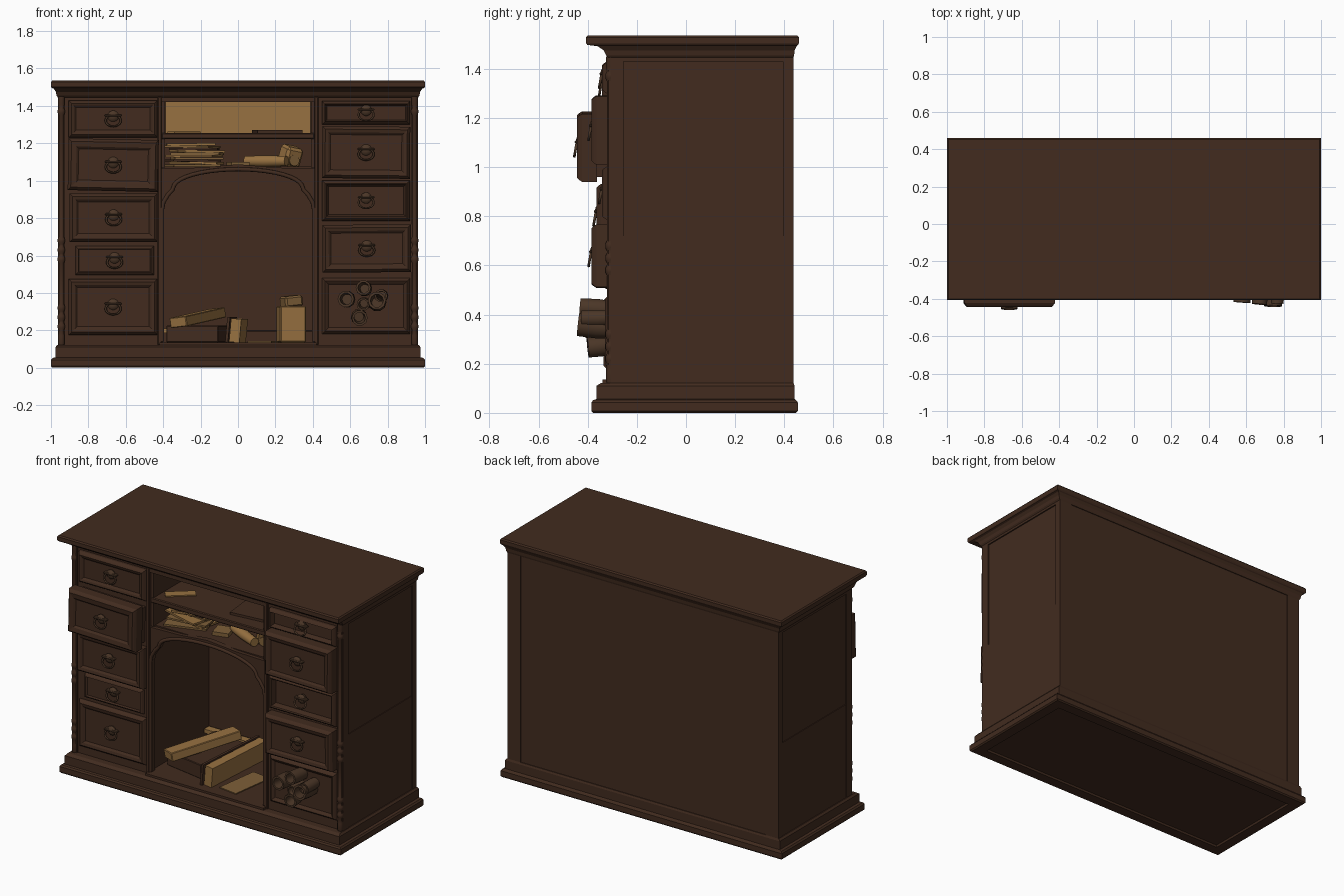
import bpy, bmesh, math, random
from mathutils import Matrix

if "Cube" in bpy.data.objects:
    bpy.data.objects.remove(bpy.data.objects["Cube"])

random.seed(4)


def material(name, rgb):
    m = bpy.data.materials.new(name)
    m.diffuse_color = (*rgb, 1)
    m.use_nodes = True
    m.node_tree.nodes["Principled BSDF"].inputs["Base Color"].default_value = m.diffuse_color
    return m


WOOD = material("brown wood", (0.054, 0.0245, 0.0135))
BRONZE = material("bronze", (0.070, 0.037, 0.020))
PAPER = material("parchment", (0.31, 0.165, 0.052))
OLD = material("aged paper", (0.21, 0.115, 0.040))


def finish(name, bm, mat, loc=(0, 0, 0), rot=(0, 0, 0), smooth=False):
    bmesh.ops.recalc_face_normals(bm, faces=bm.faces)
    me = bpy.data.meshes.new(name)
    bm.to_mesh(me)
    bm.free()
    me.materials.append(mat)
    ob = bpy.data.objects.new(name, me)
    bpy.context.collection.objects.link(ob)
    ob.location, ob.rotation_euler = loc, [math.radians(a) for a in rot]
    if smooth:
        bpy.ops.object.select_all(action='DESELECT')
        ob.select_set(True)
        bpy.context.view_layer.objects.active = ob
        bpy.ops.object.shade_smooth_by_angle(angle=math.radians(40))
    return ob


def box(name, x, y, z, mat=WOOD, rot=(0, 0, 0), bevel=0):
    """Box from (min, max) ranges, turned about its own centre."""
    bm = bmesh.new()
    size = [r[1] - r[0] for r in (x, y, z)]
    bmesh.ops.create_cube(bm, size=1, matrix=Matrix.Diagonal((*size, 1)))
    if bevel:
        bmesh.ops.bevel(bm, geom=bm.edges[:], offset=bevel, segments=1, affect='EDGES')
    return finish(name, bm, mat, [sum(r) / 2 for r in (x, y, z)], rot)


def loft(name, loops, mat=WOOD, loc=(0, 0, 0), rot=(0, 0, 0), caps=True, smooth=False):
    """Skin a list of equal-length closed loops."""
    bm = bmesh.new()
    rows = [[bm.verts.new(p) for p in lp] for lp in loops]
    n = len(rows[0])
    for a, b in zip(rows, rows[1:]):
        for i in range(n):
            bm.faces.new((a[i], a[(i + 1) % n], b[(i + 1) % n], b[i]))
    if caps:
        bm.faces.new(rows[0])
        bm.faces.new(rows[-1])
    return finish(name, bm, mat, loc, rot, smooth)


def slab(name, rows):
    """Stacked moulding from (half width, y0, y1, z) rows."""
    return loft(name, [[(-w, a, z), (w, a, z), (w, b, z), (-w, b, z)] for w, a, b, z in rows])


def lathe(name, profile, loc, rot=(0, 0, 0), mat=WOOD, n=14, caps=True):
    """Turned part from (radius, height) points."""
    loops = [[(r * math.cos(2 * math.pi * i / n), r * math.sin(2 * math.pi * i / n), h)
              for i in range(n)] for r, h in profile]
    return loft(name, loops, mat, loc, rot, caps, True)


# Plinth (with shallow recess underneath) and overhanging top
slab("plinth", [(.92, -.305, .375, .012), (.925, -.31, .38, 0), (.992, -.378, .448, 0), (1, -.385, .455, .008),
                (1, -.385, .455, .042), (.992, -.378, .448, .052), (.976, -.365, .442, .056),
                (.976, -.365, .442, .11), (.966, -.345, .437, .122)])
slab("top_slab", [(.963, -.315, .437, 1.445), (.97, -.325, .44, 1.455), (.974, -.335, .442, 1.475),
                  (.985, -.36, .45, 1.492), (.997, -.402, .456, 1.497), (1, -.407, .46, 1.505),
                  (1, -.407, .46, 1.527), (.993, -.4, .453, 1.535)])

# Carcass: two pedestals, back, floor and shelves
for s, side in ((-1, "left"), (1, "right")):
    def sx(a, b):
        return tuple(sorted((s * a, s * b)))
    box(side + "_pedestal", sx(.415, .955), (-.305, .43), (.12, 1.45))
    box(side + "_front_side_stile", sx(.95, .963), (-.308, -.255), (.12, 1.45))
    box(side + "_back_side_stile", sx(.95, .963), (.395, .435), (.12, 1.45))
    box(side + "_top_side_rail", sx(.95, .963), (-.255, .395), (1.43, 1.45))
    box(side + "_lower_side_panel", sx(.95, .9595), (-.255, .395), (.12, .72))
    box(side + "_back_stile", sx(.87, .963), (.42, .437), (.12, 1.45))
    box(side + "_outer_front_stile", sx(.925, .958), (-.315, -.29), (.12, 1.45))
    box(side + "_inner_front_stile", sx(.408, .43), (-.318, -.29), (.12, 1.45), bevel=.004)
    box(side + "_top_compartment_post", sx(.39, .41), (-.3, .3), (1.07, 1.45))
    # Turned corner column
    prof = [(.015, .12), (.018, .13), (.018, .17)]
    for z in (.20, .25, .30, .56, .61, .66, 1.35):
        prof += [(.014, z), (.02, z + .012), (.02, z + .028), (.014, z + .04)]
    prof += [(.018, 1.41), (.018, 1.45)]
    lathe(side + "_corner_column", prof, (s * .944, -.308, 0), n=12)
box("back_wall", (-.42, .42), (.3, .43), (.12, 1.45))
box("back_panel", (-.87, .87), (.42, .432), (.12, 1.45))
box("kneehole_floor", (-.42, .42), (-.34, .3), (.1, .135))
box("kneehole_skirting", (-.41, .41), (.27, .3), (.13, .2), bevel=.006)
box("top_rail", (-.41, .41), (-.315, -.28), (1.42, 1.45))
box("upper_shelf", (-.41, .41), (-.305, .3), (1.222, 1.255), bevel=.005)
box("lower_shelf", (-.41, .41), (-.285, .3), (1.058, 1.075))

# Arched front of the kneehole with its moulding
half = [(.4, .135), (.4, .84), (.392, .88), (.368, .92), (.345, .945)]
half += [(.34 * math.cos(t), .955 + .1 * math.sin(t)) for t in
         [math.pi / 2 * i / 10 for i in range(1, 11)]]
arch = half + [(-x, z) for x, z in reversed(half[:-1])]
crown = [(-.418, .135), (-.418, 1.065), (-.2, 1.07), (0, 1.088), (.2, 1.07), (.418, 1.065), (.418, .135)]
bm = bmesh.new()
face = bm.faces.new([bm.verts.new((x, -.308, z)) for x, z in arch + crown])
ext = bmesh.ops.extrude_face_region(bm, geom=[face])
bmesh.ops.translate(bm, vec=(0, .035, 0), verts=[v for v in ext["geom"] if isinstance(v, bmesh.types.BMVert)])
finish("kneehole_arch", bm, WOOD)
cu = bpy.data.curves.new("arch_moulding", 'CURVE')
cu.dimensions, cu.bevel_depth, cu.bevel_resolution = '3D', .011, 2
sp = cu.splines.new('POLY')
sp.points.add(len(arch) - 1)
for p, (x, z) in zip(sp.points, arch):
    p.co = (x * 1.015, -.308, z + .006, 1)
cu.materials.append(WOOD)
bpy.context.collection.objects.link(bpy.data.objects.new("arch_moulding", cu))


# Drawers: moulded front with sunk panel, box behind, ring pull
def ring_pull(name, x, y, z):
    lathe(name + "_plate", [(.024, -.02), (.03, 0), (.022, .008), (.008, .012)],
          (x, y, z + .014), (90, 0, 0), BRONZE)
    bpy.ops.mesh.primitive_torus_add(major_radius=.04, minor_radius=.006, major_segments=20,
                                     minor_segments=6, location=(x, y - .012, z - .01),
                                     rotation=(math.radians(80), 0, 0))
    ob = bpy.context.object
    ob.name = name + "_ring"
    ob.scale = (1, .78, 1)
    ob.data.materials.append(BRONZE)
    bpy.ops.object.shade_smooth()
    box(name + "_hinge", (x - .045, x + .045), (y - .016, y + .012), (z + .012, z + .024), BRONZE, bevel=.004)


def drawer(name, x, z, yf, rim=.05, sunk=.014, tilt=0, pull=True):
    w, h = (x[1] - x[0]) / 2, (z[1] - z[0]) / 2
    rim = min(rim, h * .4)
    rows = [(0, .08), (0, .02), (.008, .008), (.016, 0), (rim - .012, .004), (rim, sunk), (rim + .004, sunk)]
    loops = [[(-w + i, yf + d, -h + i), (w - i, yf + d, -h + i), (w - i, yf + d, h - i), (-w + i, yf + d, h - i)]
             for i, d in rows]
    cx, cz = sum(x) / 2, sum(z) / 2
    loft(name + "_front", loops, WOOD, (cx, 0, cz), (0, tilt, 0))
    box(name + "_box", (x[0] + .02, x[1] - .02), (yf + .06, -.1), (z[0] + .02, z[1] - .03), rot=(0, tilt, 0))
    if pull:
        ring_pull(name + "_pull", cx, yf + .006, cz)


L, R = (-.905, -.43), (.45, .92)
drawer("left_drawer_1", L, (1.232, 1.43), -.342)
drawer("left_drawer_2", (-.908, -.426), (.945, 1.222), -.443, .055, tilt=1.2)
drawer("left_drawer_3", (-.9, -.43), (.672, .932), -.365, .045)
drawer("left_drawer_4", (-.87, -.45), (.495, .652), -.33, .02)
drawer("left_drawer_5", L, (.175, .475), -.335, .045)
drawer("right_drawer_1", R, (1.3, 1.425), -.342, .04, .035)
drawer("right_drawer_2", R, (1.012, 1.29), -.385, .045, tilt=.5)
drawer("right_drawer_3", R, (.785, 1.002), -.342, .035, .04)
drawer("right_drawer_4", (.452, .925), (.51, .765), -.385, .045, tilt=-.4)
drawer("right_drawer_5", R, (.18, .48), -.33, .035, pull=False)

# Hollow rolled scrolls poking out of the bottom right drawer
for i, (x, z, r, end) in enumerate(((.68, .42, .042, .43), (.585, .365, .046, .42), (.745, .345, .05, .44),
                                    (.645, .275, .044, .4), (.675, .345, .036, .41), (.77, .385, .036, .425))):
    d = end - .31
    lathe(f"scroll_{i + 1}", [(r * .85, -.02), (r, d * .4), (r * .97, d), (r * .7, d), (r * .6, .02)],
          (x, -.31, z), (90 + random.uniform(-7, 7), 0, random.uniform(-6, 6)), BRONZE, 10)

# Papers in the top compartment
box("parchment_backing", (-.388, .388), (.285, .298), (1.25, 1.425), PAPER)
box("top_shelf_paper", (-.38, -.2), (-.2, -.14), (1.255, 1.262), PAPER, (0, 0, 40))
box("top_shelf_folio", (.09, .33), (-.22, .06), (1.255, 1.27), WOOD, (0, 0, 6))

# Stacked papers and rolls on the lower shelf
for i in range(10):
    x, y = -.235 + random.uniform(-.02, .02), -.1 + random.uniform(-.04, .04)
    z = 1.076 + i * .0125
    box(f"stacked_paper_{i + 1}", (x - .13, x + .13), (y - .1, y + .1), (z, z + .0115),
        (OLD, PAPER, WOOD, OLD, PAPER)[i % 5], (0, random.uniform(-1, 1), random.uniform(-20, 20)))
box("small_note", (-.05, .05), (-.2, -.1), (1.076, 1.1), OLD, (0, 0, 15))
lathe("shelf_roll", [(.028, -.12), (.032, 0), (.028, .12)], (.15, -.15, 1.105), (90, 0, 65), PAPER, 10)
lathe("shelf_roll_back", [(.03, -.1), (.03, .1)], (.26, -.08, 1.108), (90, 0, 25), OLD, 10)
box("crumpled_sheet", (.23, .33), (-.17, -.07), (1.08, 1.185), PAPER, (14, 10, 30), .015)

# Books and boxes on the kneehole floor
box("leaning_book", (-.265, -.165), (-.28, .18), (.24, .295), PAPER, (6, -6, -28), .004)
box("book_below", (-.35, -.07), (-.2, .2), (.135, .225), WOOD, (0, 0, -10), .004)
box("standing_book", (-.025, .03), (-.28, .22), (.136, .262), PAPER, (0, 5, -4))
box("standing_book_cover", (-.045, -.03), (-.29, .23), (.136, .272), WOOD, (0, 5, -4))
box("loose_sheet", (.07, .2), (-.27, .02), (.136, .142), OLD, (0, 0, -8))
box("back_paper_strip", (-.4, -.03), (.225, .275), (.185, .21), PAPER)
box("tall_paper_box", (.215, .355), (-.02, .12), (.136, .33), PAPER, (0, 0, 8), .006)
box("folded_paper_on_box", (.235, .335), (.0, .1), (.325, .385), OLD, (0, -6, 20), .01)
